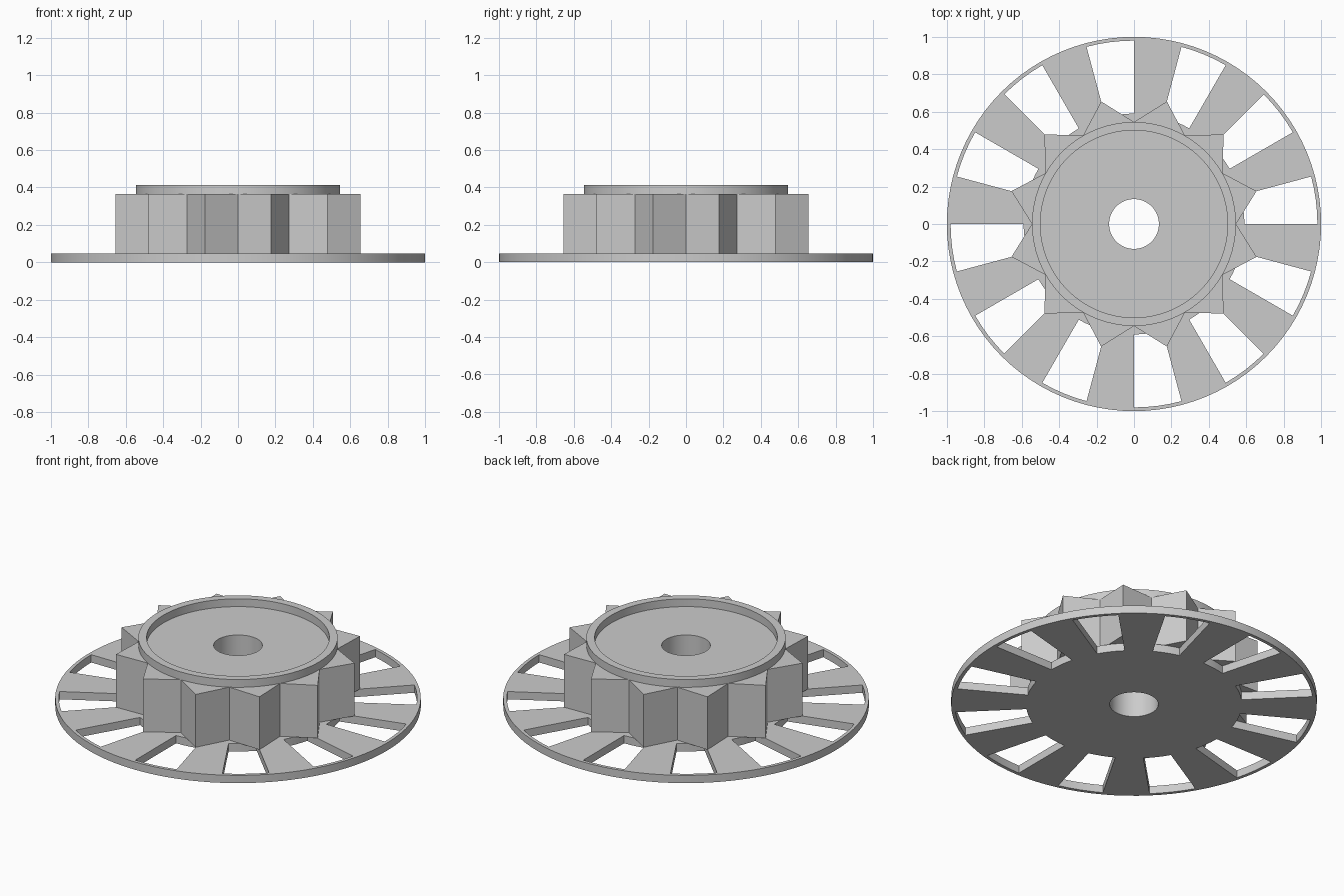
import bpy, bmesh
from math import radians, sin, cos, tau
from mathutils import Vector

cube = bpy.data.objects.get("Cube")
if cube:
    bpy.data.objects.remove(cube, do_unlink=True)

SEGMENTS = 96                 # around the full circle
TEETH = 12
PITCH = SEGMENTS // TEETH     # segments per tooth or slot pitch
HALF = PITCH // 2
BORE = 0.133

grey = bpy.data.materials.new("plain grey")
grey.use_nodes = True
colour = (0.6, 0.6, 0.6, 1)
grey.diffuse_color = colour
grey.node_tree.nodes["Principled BSDF"].inputs["Base Color"].default_value = colour


def polar(radius, step):
    a = tau * step / SEGMENTS
    return Vector((radius * cos(a), radius * sin(a), 0))


def circle(radius):
    return [polar(radius, i) for i in range(SEGMENTS)]


def star(valley, tip):
    """Straight-sided star outline with valleys at each pitch start."""
    corners = [polar(tip if k % 2 else valley, k * HALF) for k in range(2 * TEETH)]
    return [corners[i // HALF].lerp(corners[(i // HALF + 1) % len(corners)], (i % HALF) / HALF)
            for i in range(SEGMENTS)]


def ring_plate(name, outlines, z0, z1, is_open=lambda band, i: False):
    """Solid plate made of bands between nested outlines; open cells are left out."""
    bm = bmesh.new()
    rings = [[bm.verts.new((p.x, p.y, z0)) for p in line] for line in outlines]
    for band, (inner, outer) in enumerate(zip(rings, rings[1:])):
        for i in range(SEGMENTS):
            j = (i + 1) % SEGMENTS
            if not is_open(band, i):
                bm.faces.new((inner[i], outer[i], outer[j], inner[j]))
    top = bmesh.ops.extrude_face_region(bm, geom=bm.faces[:])["geom"]
    bmesh.ops.translate(bm, vec=(0, 0, z1 - z0),
                        verts=[g for g in top if isinstance(g, bmesh.types.BMVert)])
    bmesh.ops.recalc_face_normals(bm, faces=bm.faces[:])
    mesh = bpy.data.meshes.new(name)
    bm.to_mesh(mesh)
    bm.free()
    mesh.materials.append(grey)
    obj = bpy.data.objects.new(name, mesh)
    bpy.context.collection.objects.link(obj)
    bpy.ops.object.select_all(action='DESELECT')
    obj.select_set(True)
    bpy.context.view_layer.objects.active = obj
    bpy.ops.object.shade_smooth_by_angle(angle=radians(25))
    return obj


# Slotted base disc: the first half of every pitch is a window
ring_plate("slotted_disc", [circle(r) for r in (BORE, 0.59, 0.98, 1.0)], 0, 0.047,
           lambda band, i: band == 1 and i % PITCH < HALF)

# Toothed hub
ring_plate("toothed_hub", [circle(BORE), star(0.545, 0.678)], 0.047, 0.366)

# Raised lip around the top of the hub
ring_plate("top_rim", [circle(0.5), circle(0.545)], 0.366, 0.413)
